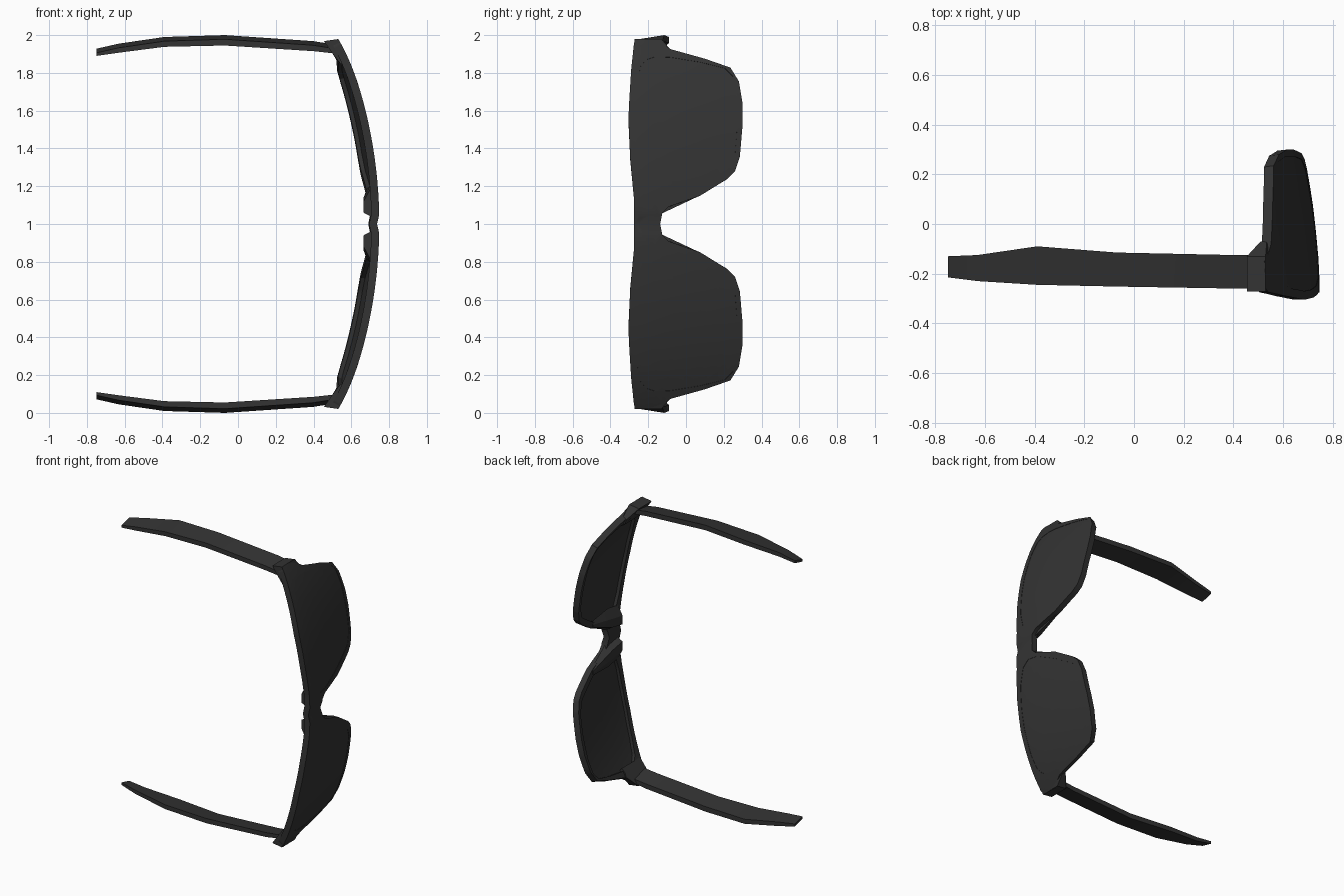
import bpy, bmesh, math
from mathutils import Vector

if "Cube" in bpy.data.objects:
    bpy.data.objects.remove(bpy.data.objects["Cube"])

mat = bpy.data.materials.new("charcoal_black")
mat.diffuse_color = (0.033, 0.033, 0.033, 1)
mat.use_nodes = True
mat.node_tree.nodes["Principled BSDF"].inputs["Base Color"].default_value = mat.diffuse_color


def front_x(y, d):
    """Wrapped front surface: d is the distance from the mid plane z = 1."""
    x = 0.748 - 0.2 * d * d - 0.03 * d ** 8
    x -= 0.05 * max(0, (y + 0.25) / 0.55) ** 1.5
    return x - 0.012 * max(0, 1 - d / 0.05)


def finish(name, bm, thickness=0):
    """Mirror about z = 1, thicken if asked, and shade."""
    me = bpy.data.meshes.new(name)
    bm.to_mesh(me)
    bm.free()
    me.materials.append(mat)
    ob = bpy.data.objects.new(name, me)
    ob.location.z = 1
    bpy.context.collection.objects.link(ob)
    m = ob.modifiers.new("mirror", 'MIRROR')
    m.use_axis = (False, False, True)
    m.merge_threshold = 0.0005
    if thickness:
        s = ob.modifiers.new("solid", 'SOLIDIFY')
        s.thickness = thickness
        s.offset = -1
    bpy.ops.object.select_all(action='DESELECT')
    ob.select_set(True)
    bpy.context.view_layer.objects.active = ob
    bpy.ops.object.convert(target='MESH')
    bpy.ops.object.shade_smooth_by_angle(angle=math.radians(28))
    return ob


def sheet(name, loops, thickness, inset=0):
    """Flat (y, z) outline with optional hole, cut finely and wrapped on the curve."""
    bm = bmesh.new()
    edges = []
    for loop in loops:
        vs = [bm.verts.new((0, y, z - 1)) for y, z in loop]
        edges += [bm.edges.new((vs[i - 1], vs[i])) for i in range(len(vs))]
    bmesh.ops.triangle_fill(bm, edges=edges, use_beauty=True, normal=(1, 0, 0))
    cuts = [((0, 0, 0.05 + 0.06 * i), (0, 0, 1)) for i in range(16)]
    cuts += [((0, -0.25 + 0.06 * i, 0), (0, 1, 0)) for i in range(10)]
    for co, no in cuts:
        bmesh.ops.bisect_plane(bm, geom=bm.verts[:] + bm.edges[:] + bm.faces[:],
                               plane_co=co, plane_no=no, dist=1e-5)
    bm.normal_update()
    for f in bm.faces:
        if f.normal.x < 0:
            f.normal_flip()
    for v in bm.verts:
        v.co.x = front_x(v.co.y, v.co.z) - inset
    return finish(name, bm, thickness)


def loft(name, sections):
    """Skin a row of matching cross-sections, given in world coordinates."""
    bm = bmesh.new()
    rings = [[bm.verts.new((x, y, z - 1)) for x, y, z in s] for s in sections]
    for a, b in zip(rings, rings[1:]):
        for i in range(len(a)):
            bm.faces.new((a[i - 1], a[i], b[i], b[i - 1]))
    bm.faces.new(rings[0])
    bm.faces.new(rings[-1][::-1])
    bmesh.ops.recalc_face_normals(bm, faces=bm.faces)
    return finish(name, bm)


# outlines in (y, z)
outer = [(-.275, 1.0), (-.275, 1.13), (-.295, 1.34), (-.305, 1.555), (-.30, 1.66),
         (-.29, 1.82), (-.275, 1.96), (-.26, 1.98), (-.15, 1.98), (-.125, 1.955),
         (-.08, 1.925), (.10, 1.875), (.235, 1.828), (.28, 1.755), (.30, 1.635),
         (.30, 1.53), (.285, 1.355), (.26, 1.28), (.22, 1.24), (.075, 1.15),
         (-.095, 1.09), (-.125, 1.06), (-.137, 1.0)]
lens = [(-.27, 1.555), (-.26, 1.74), (-.24, 1.835), (-.21, 1.87), (-.165, 1.885),
        (-.085, 1.883), (.075, 1.857), (.205, 1.825), (.25, 1.78), (.27, 1.68),
        (.27, 1.50), (.26, 1.37), (.22, 1.29), (.075, 1.20), (-.085, 1.12),
        (-.165, 1.11), (-.215, 1.15), (-.25, 1.265), (-.265, 1.42)]

# front frame with bridge, and the two lenses
sheet("front_frame", [outer, lens], 0.042)
sheet("lenses", [lens], 0.018, 0.002)

# hinge blocks wrapping back from the frame corners
block = [(.455, 1.968), (.53, 1.979), (.575, 1.87), (.545, 1.845), (.50, 1.903)]
tail = [(.51, 1.90), (.535, 1.91), (.565, 1.87), (.545, 1.845), (.52, 1.87)]
loft("hinge_blocks", [[(x, -.272, z) for x, z in block],
                      [(x, -.13, z) for x, z in block],
                      [(x, -.07, z) for x, z in tail]])

# nose pads behind the inner rims
pad = [(.72, 1.03), (.665, 1.06), (.665, 1.12), (.70, 1.185), (.725, 1.14)]
loft("nose_pads", [[(x, -.25, z) for x, z in pad],
                   [(x, -.14, z + .02) for x, z in pad],
                   [(x * .3 + .477, .06, z * .3 + .835) for x, z in pad]])

# temple arms: x, y low, y high, z outer, z inner
arm = [(-.75, -.215, -.13, 1.928, 1.89), (-.63, -.23, -.125, 1.955, 1.907),
       (-.39, -.245, -.09, 1.99, 1.938), (-.07, -.252, -.115, 2.0, 1.945),
       (.40, -.26, -.125, 1.968, 1.915), (.51, -.26, -.125, 1.95, 1.903)]
loft("temple_arms", [[(x, a, t - .022), (x, b, t), (x, b, u + .02), (x, a, u)]
                     for x, a, b, t, u in arm])
